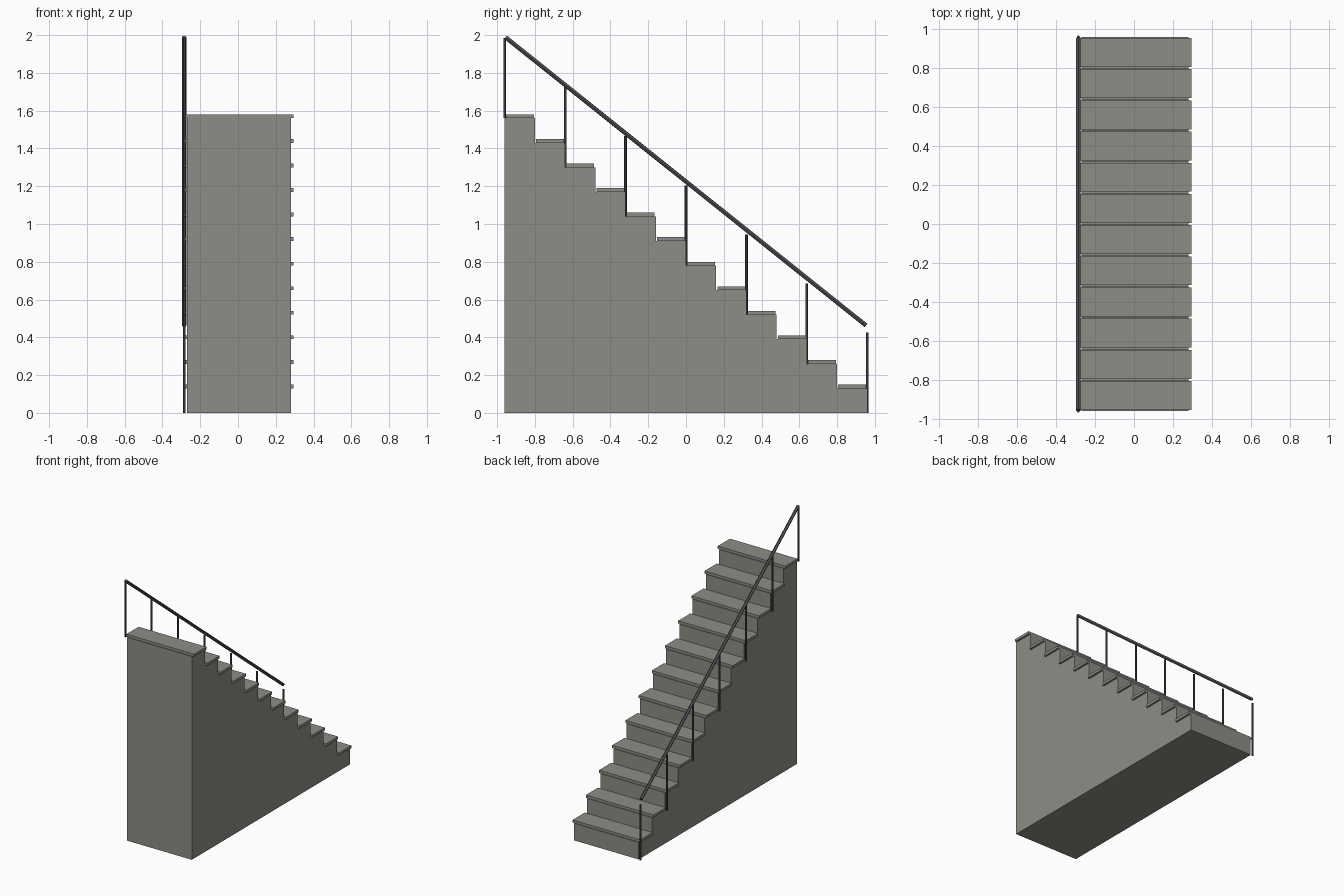
import bpy
from mathutils import Vector

if "Cube" in bpy.data.objects:
    bpy.data.objects.remove(bpy.data.objects["Cube"], do_unlink=True)


def make_material(name, rgb):
    mat = bpy.data.materials.new(name)
    mat.use_nodes = True
    mat.diffuse_color = (*rgb, 1)
    mat.node_tree.nodes["Principled BSDF"].inputs["Base Color"].default_value = (*rgb, 1)
    return mat


concrete = make_material("warm grey concrete", (0.27, 0.27, 0.24))
metal = make_material("dark grey metal", (0.08, 0.08, 0.09))


def box(name, low, high, mat):
    low, high = Vector(low), Vector(high)
    bpy.ops.mesh.primitive_cube_add(size=1, location=(low + high) / 2)
    ob = bpy.context.object
    ob.name = name
    ob.scale = high - low
    ob.data.materials.append(mat)


def rod(name, start, end, radius, mat):
    start, end = Vector(start), Vector(end)
    axis = end - start
    bpy.ops.mesh.primitive_cylinder_add(vertices=12, radius=radius, depth=axis.length,
                                        location=(start + end) / 2)
    ob = bpy.context.object
    ob.name = name
    ob.rotation_euler = axis.to_track_quat("Z", "Y").to_euler()
    ob.data.materials.append(mat)
    bpy.ops.object.shade_smooth_by_angle()


STEPS, RUN, RISE = 12, 0.16, 0.13
BACK = STEPS * RUN / 2
RAIL_X = -0.285

# Solid step blocks, each topped by a thin tread overhanging at the sides
for i in range(STEPS):
    y = BACK - (i + 0.5) * RUN
    top = RISE * (i + 1)
    box(f"step_block_{i + 1}", (-0.27, y - RUN / 2, 0), (0.28, y + RUN / 2, top), concrete)
    box(f"tread_{i + 1}", (-0.28, y - 0.074, top), (0.295, y + 0.074, top + 0.02), concrete)

# Railing posts on every second step edge
for i in range(0, STEPS + 1, 2):
    y = BACK - i * RUN
    rod(f"railing_post_{i // 2 + 1}", (RAIL_X, y, RISE * i), (RAIL_X, y, RISE * i + 0.425),
        0.007, metal)

# Sloping handrail
rod("handrail", (RAIL_X, 0.953, 0.463), (RAIL_X, -0.955, 1.988), 0.0115, metal)
